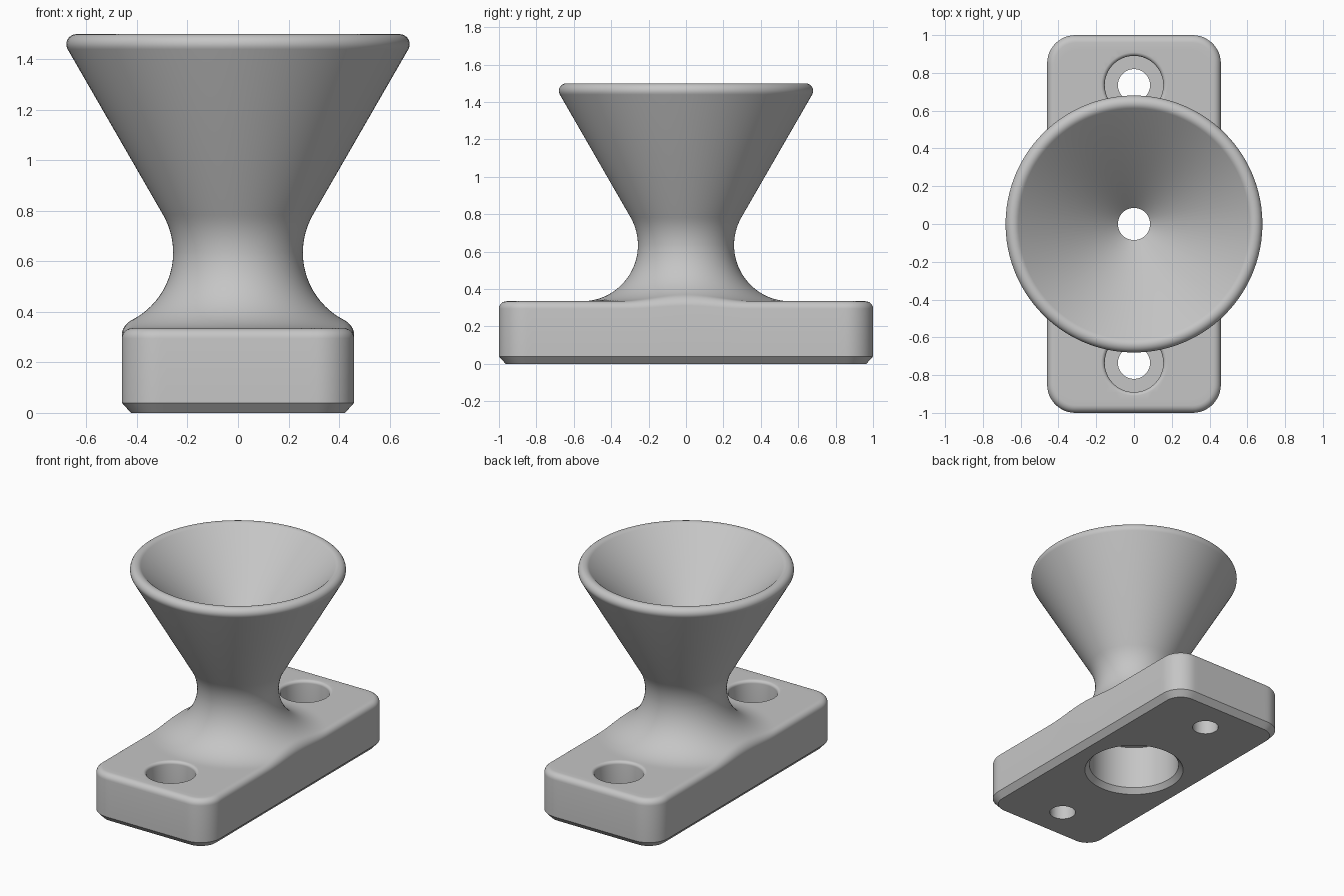
import bpy, bmesh
from math import sin, cos, radians, sqrt, pi
from mathutils import Vector

cube = bpy.data.objects.get("Cube")
if cube:
    bpy.data.objects.remove(cube, do_unlink=True)

HALF_W, HALF_L, TOP, CORNER = 0.46, 1.0, 0.335, 0.15
FLARE = 0.30                 # radius of the fillet between base and funnel
NECK = 0.257                 # narrowest outer radius
EDGE = 0.04                  # rounding of the top edges
BORE = 0.085

grey = bpy.data.materials.new("light_grey")
grey.use_nodes = True
grey.diffuse_color = (0.56, 0.56, 0.56, 1)
grey.node_tree.nodes["Principled BSDF"].inputs["Base Color"].default_value = (0.56, 0.56, 0.56, 1)


def outline():
    """Rounded rectangle as (point, outward normal) pairs."""
    cx, cy = HALF_W - CORNER, HALF_L - CORNER
    corners = [(cx, cy), (-cx, cy), (-cx, -cy), (cx, -cy)]
    pts = []
    for i, c in enumerate(corners):
        c = Vector(c)
        for k in range(13):
            a = pi / 2 * (i + k / 12)
            n = Vector((cos(a), sin(a)))
            pts.append((c + CORNER * n, n))
        start = pts[-1][0]
        end = Vector(corners[(i + 1) % 4]) + CORNER * n
        steps = 24 if i % 2 == 0 else 64
        pts += [(start.lerp(end, k / steps), n) for k in range(1, steps)]
    return pts


def top_height(r):
    """Height of the base top, rising into the neck."""
    d = min(max(NECK + FLARE - r, 0), FLARE)
    return TOP + FLARE - sqrt(FLARE ** 2 - d ** 2)


def mesh_object(name, rings, closed):
    bm = bmesh.new()
    loops = [[bm.verts.new(p) for p in ring] for ring in rings]
    n = len(loops[0])
    pairs = list(zip(loops, loops[1:]))
    if closed:
        pairs.append((loops[-1], loops[0]))
    else:
        bm.faces.new(loops[0])
        bm.faces.new(loops[-1])
    for a, b in pairs:
        for i in range(n):
            j = (i + 1) % n
            bm.faces.new((a[i], a[j], b[j], b[i]))
    bmesh.ops.recalc_face_normals(bm, faces=bm.faces)
    mesh = bpy.data.meshes.new(name)
    bm.to_mesh(mesh)
    bm.free()
    mesh.materials.append(grey)
    obj = bpy.data.objects.new(name, mesh)
    bpy.context.collection.objects.link(obj)
    return obj


edge = outline()


def inset_ring(d, z):
    return [(*(p - n * d), z) for p, n in edge]


def circle_ring(r, z):
    return [(*((p - n * EDGE).normalized() * r), z) for p, n in edge]


# Base: bottom chamfer, walls, rounded top edge following the flare
rings = [inset_ring(0.036, 0), inset_ring(0, 0.04)]
for k in range(7):
    a = radians(15 * k)
    d, drop = EDGE * (1 - cos(a)), EDGE * (1 - sin(a))
    rings.append([(q.x, q.y, top_height(q.length) - drop)
                  for q in (p - n * d for p, n in edge)])

# Base top sweeping up to the neck
steps = 40
for k in range(1, steps + 1):
    t = (1 - k / steps) ** 2
    ring = []
    for p, n in edge:
        q = p - n * EDGE
        r = NECK + (q.length - NECK) * t
        q = q.normalized() * r
        ring.append((q.x, q.y, top_height(r)))
    rings.append(ring)

# Upper neck curve, outer cone, fully rounded rim
profile = []
for k in range(1, 7):
    a = radians(5 * k)
    profile.append((NECK + FLARE * (1 - cos(a)), TOP + FLARE * (1 + sin(a))))
for k in range(12):
    a = radians(-30 + 15 * k)
    profile.append((0.64 + EDGE * cos(a), 1.46 + EDGE * sin(a)))

# Right-angled inner cone, bore and underside recess
mouth_r, mouth_z = profile[-1]
profile += [(BORE, mouth_z - (mouth_r - BORE)), (BORE, 0.34),
            (0.295, 0.34), (0.295, 0.035), (0.325, 0)]
rings += [circle_ring(r, z) for r, z in profile]
body = mesh_object("funnel_and_base", rings, True)

# Counterbored screw holes with a rounded lip
WALL, LIP = 0.155, 0.02
hole = [(BORE, -0.1), (BORE, 0.17), (WALL, 0.17)]
hole += [(WALL + LIP * (1 - cos(radians(a))), TOP - LIP + LIP * sin(radians(a)))
         for a in range(0, 76, 15)]
hole += [(hole[-1][0] + 0.04, hole[-1][1] + 0.008)]
for side in (-1, 1):
    cut_rings = [[(r * cos(pi * i / 32), 0.735 * side + r * sin(pi * i / 32), z)
                  for i in range(64)] for r, z in hole]
    cutter = mesh_object("screw_hole_cutter", cut_rings, False)
    cutter.hide_render = True
    mod = body.modifiers.new("screw_hole", 'BOOLEAN')
    mod.operation, mod.solver, mod.object = 'DIFFERENCE', 'EXACT', cutter
    bpy.context.view_layer.objects.active = body
    bpy.ops.object.modifier_apply(modifier=mod.name)
    bpy.data.objects.remove(cutter, do_unlink=True)

# Smooth curves, crisp edges
for o in bpy.context.selected_objects:
    o.select_set(False)
body.select_set(True)
bpy.context.view_layer.objects.active = body
bpy.ops.object.shade_smooth_by_angle(angle=radians(28))
